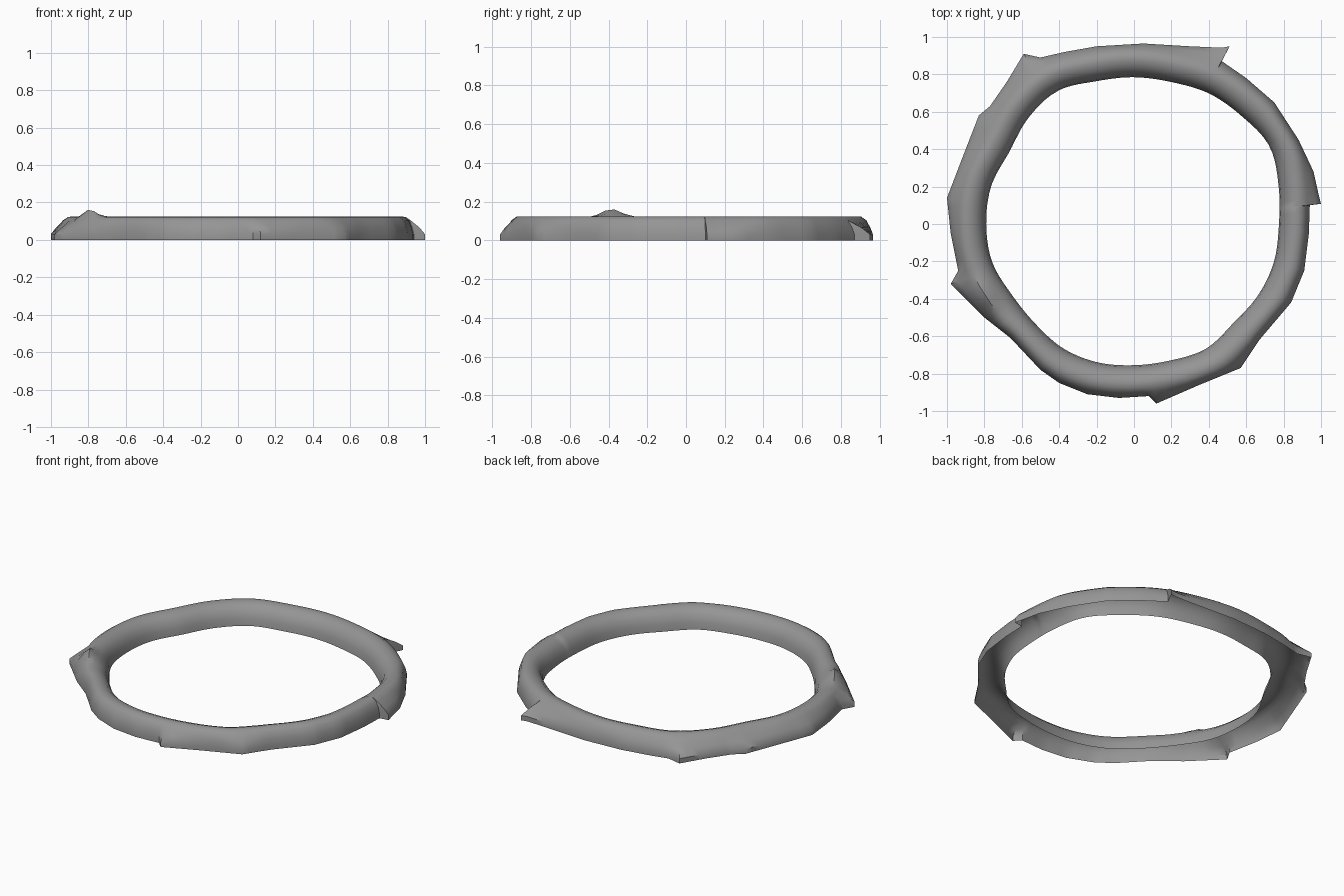
import bpy, bmesh, math
from mathutils import Vector

cube = bpy.data.objects.get("Cube")
if cube:
    bpy.data.objects.remove(cube, do_unlink=True)

# Single flat grey colour
grey = bpy.data.materials.new("stone grey")
grey.use_nodes = True
colour = (0.3, 0.3, 0.3, 1)
grey.diffuse_color = colour
grey.node_tree.nodes["Principled BSDF"].inputs["Base Color"].default_value = colour

# Inner radius of the ring at even angle steps, counter-clockwise from +x
inner_radii = [.775, .8, .835, .815, .805, .785, .785, .79, .82, .8, .77, .79,
               .79, .785, .755, .75, .765, .765, .755, .755, .77, .75, .765, .775]

# Outer foot of the ring, with a jagged step where each shell ends
outer_foot = [(.935, -.05), (.94, .1), (1, .1), (.96, .28), (.88, .45), (.75, .65),
              (.6, .78), (.47, .87), (.53, .94), (.3, .95), (.05, .965), (-.2, .95),
              (-.37, .92), (-.5, .89), (-.59, .91), (-.68, .76), (-.77, .63),
              (-.83, .58), (-.9, .4), (-1, .14), (-.98, -.05), (-.94, -.25),
              (-.98, -.32), (-.8, -.5), (-.66, -.61), (-.5, -.78), (-.4, -.85),
              (-.25, -.91), (-.08, -.93), (.08, -.92), (.12, -.96), (.35, -.86),
              (.57, -.77), (.67, -.62), (.84, -.42), (.91, -.25)]


def inner_radius(angle):
    """Smooth periodic interpolation of the inner radii."""
    count = len(inner_radii)
    position = angle / math.tau * count
    index = math.floor(position)
    t = position - index
    a, b, c, d = (inner_radii[(index + k) % count] for k in (-1, 0, 1, 2))
    return b + t * (c - a + t * (2*a - 5*b + 4*c - d + t * (3*b - 3*c + d - a))) / 2


def foot_stations(steps):
    """Walk along the outer foot, giving angle and radius, never turning back."""
    previous = -math.pi
    total = len(outer_foot)
    for i, start in enumerate(outer_foot):
        start, end = Vector(start), Vector(outer_foot[(i + 1) % total])
        pieces = steps if (end - start).length > .12 else 1
        for k in range(pieces):
            point = start.lerp(end, k / pieces)
            angle = math.atan2(point.y, point.x)
            if i > 0 and angle < -.06:
                angle += math.tau
            previous = max(angle, previous + .002)
            yield previous, point.length


def arch_section(angle, foot):
    """Arched open-bottomed cross-section as (radius, height) pairs."""
    inner = inner_radius(angle)
    shoulder = min(foot, inner + .17)
    width = shoulder - inner
    # One shell end rides up over its neighbour on the right side
    offset = (angle - math.radians(206)) / .13
    lift = .045 * max(0, 1 - abs(offset))
    return [(inner, .005),
            (inner + width * .04, .05),
            (inner + width * .15, .09),
            (inner + width * .32, .117),
            (inner + width * .52, .129 + lift * .4),
            (inner + width * .7, .127 + lift),
            (inner + width * .86, .108 + lift * .9),
            (shoulder * .4 + foot * .6 - .008, .07 + lift * .4),
            (foot, .035),
            (foot, .004)]


# Loft the sections around the ring
bm = bmesh.new()
sections = []
for angle, foot in foot_stations(4):
    sections.append([bm.verts.new((r * math.cos(angle), r * math.sin(angle), z))
                     for r, z in arch_section(angle, foot)])
for this, following in zip(sections, sections[1:] + sections[:1]):
    for k in range(len(this) - 1):
        bm.faces.new((this[k], this[k + 1], following[k + 1], following[k]))
bm.normal_update()

# Make the surface face outwards
if sum(f.normal.z for f in bm.faces) < 0:
    bmesh.ops.reverse_faces(bm, faces=bm.faces)

# Rest the ring on the ground
lowest = min(v.co.z for v in bm.verts)
bmesh.ops.translate(bm, verts=bm.verts, vec=(0, 0, -lowest))

mesh = bpy.data.meshes.new("shell_ring")
bm.to_mesh(mesh)
bm.free()
mesh.materials.append(grey)
ring = bpy.data.objects.new("shell_ring", mesh)
bpy.context.collection.objects.link(ring)
bpy.context.view_layer.objects.active = ring
ring.select_set(True)
bpy.ops.object.shade_smooth_by_angle(angle=math.radians(40))
